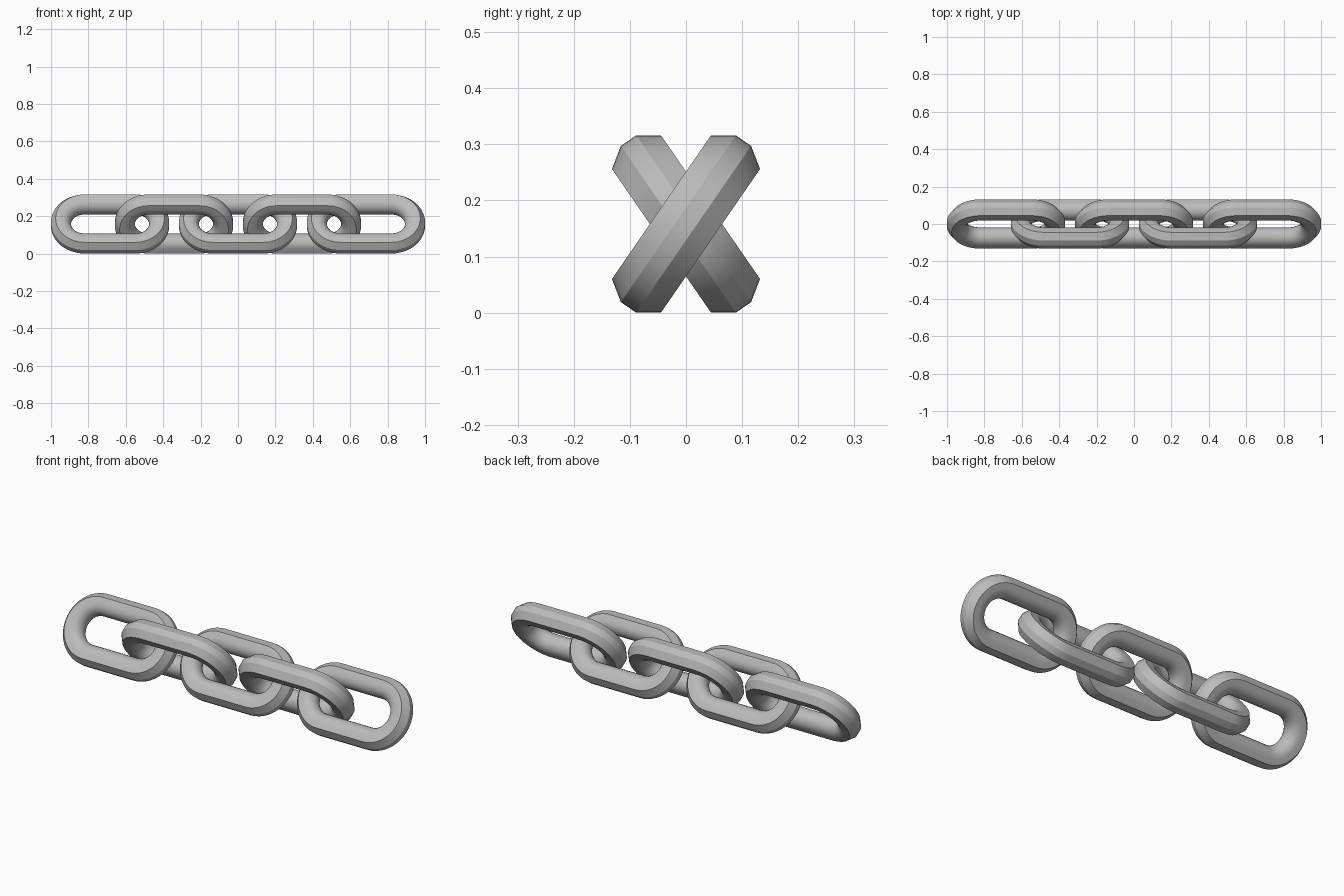
import bpy, bmesh, math

old = bpy.data.objects.get("Cube")
if old:
    bpy.data.objects.remove(old, do_unlink=True)

steel = bpy.data.materials.new("steel_grey")
steel.use_nodes = True
COLOUR = (0.5, 0.5, 0.5, 1)
steel.diffuse_color = COLOUR
steel.node_tree.nodes["Principled BSDF"].inputs["Base Color"].default_value = COLOUR

HALF_STRAIGHT = 0.1355   # half of the straight run of a link
OUTER = 0.1805           # outer bend radius
THICK = 0.053            # half thickness of the bar
SPACING = 0.342
TILT = math.radians(55.4)
BEND_STEPS = 24
INNER_STEPS = 10


def bar_section():
    """Bar cross-section (radius, offset): chamfered outside, round inside."""
    pts = [(OUTER, 0.0165), (OUTER - 0.025, THICK)]
    for i in range(INNER_STEPS + 1):
        a = math.pi * i / INNER_STEPS
        pts.append((0.126 - THICK * math.sin(a), THICK * math.cos(a)))
    return pts + [(OUTER - 0.025, -THICK), (OUTER, -0.0165)]


def link_mesh():
    """Sweep the bar section round a stadium-shaped loop."""
    bm = bmesh.new()
    rings = []
    for side in (1, -1):
        start = -math.pi / 2 if side > 0 else math.pi / 2
        for i in range(BEND_STEPS + 1):
            a = start + math.pi * i / BEND_STEPS
            rings.append([bm.verts.new((side * HALF_STRAIGHT + r * math.cos(a),
                                        r * math.sin(a), n))
                          for r, n in bar_section()])
    for k, ring in enumerate(rings):
        after = rings[(k + 1) % len(rings)]
        for j in range(len(ring)):
            m = (j + 1) % len(ring)
            bm.faces.new((ring[j], ring[m], after[m], after[j]))
    bmesh.ops.recalc_face_normals(bm, faces=bm.faces)
    mesh = bpy.data.meshes.new("chain_link")
    bm.to_mesh(mesh)
    bm.free()
    mesh.materials.append(steel)
    return mesh


# Five interlocking links, tilted alternately
for i in range(5):
    link = bpy.data.objects.new(f"chain_link_{i + 1}", link_mesh())
    bpy.context.collection.objects.link(link)
    link.location = ((i - 2) * SPACING, 0, 0.158)
    link.rotation_euler.x = TILT if i % 2 == 0 else -TILT
    bpy.ops.object.select_all(action="DESELECT")
    link.select_set(True)
    bpy.context.view_layer.objects.active = link
    bpy.ops.object.shade_smooth_by_angle(angle=math.radians(30))
